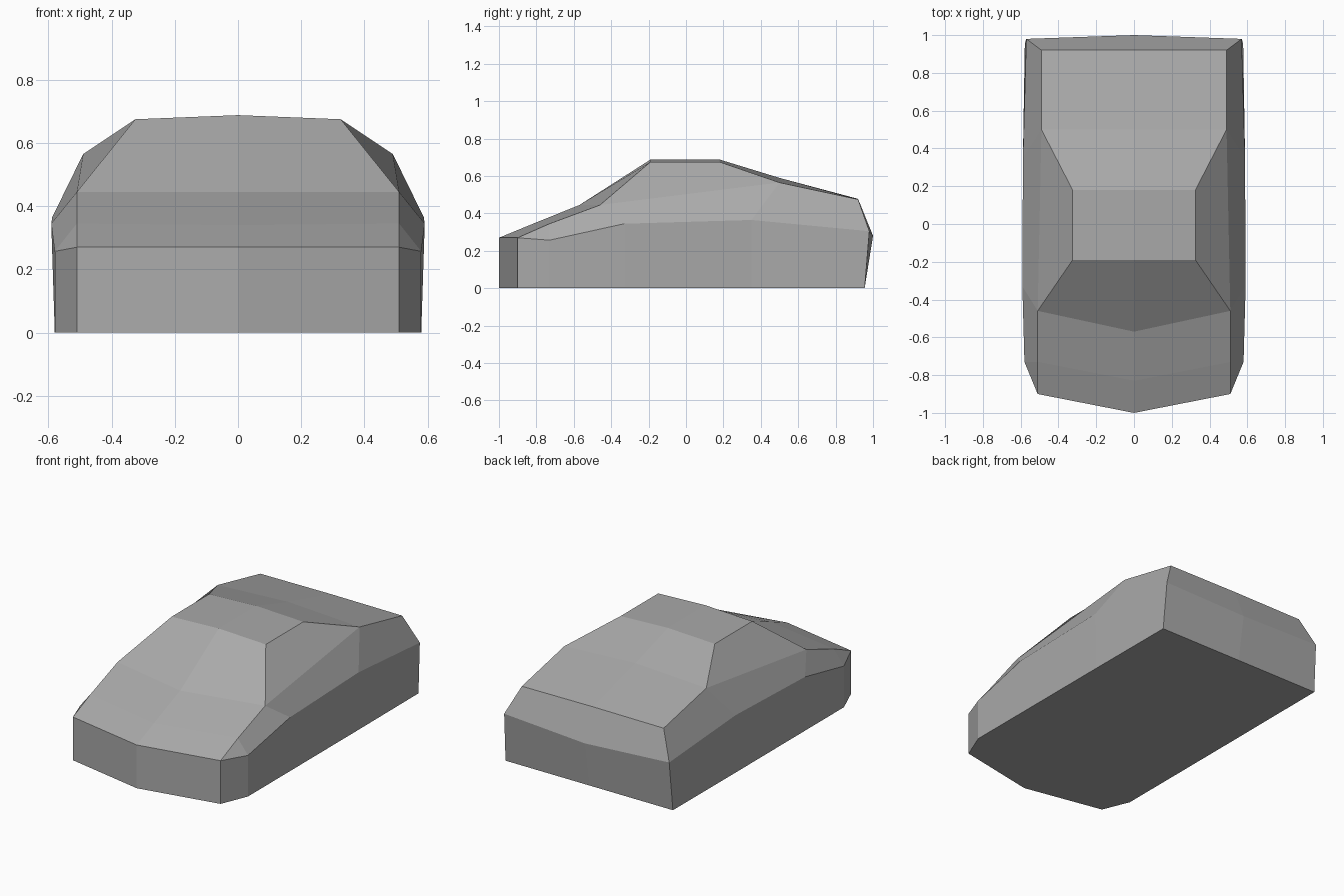
import bpy
import bmesh

cube = bpy.data.objects.get("Cube")
if cube:
    bpy.data.objects.remove(cube, do_unlink=True)

grey = bpy.data.materials.new("plain grey")
grey.use_nodes = True
colour = (0.4, 0.4, 0.4, 1)
grey.diffuse_color = colour
grey.node_tree.nodes["Principled BSDF"].inputs["Base Color"].default_value = colour

# Centre line (y, z), from the front sill over the roof to the rear sill
ridge = [(-1, 0), (-1, .27), (-.83, .34), (-.57, .445), (-.19, .688),
         (.18, .688), (.5, .59), (.92, .478), (1, .28), (.955, 0)]
# Outer edge of the deck (x, y, z), point for point beside the centre line
edge = [(.51, -.9, 0), (.51, -.9, .27), (.51, -.73, .345), (.51, -.46, .445),
        (.325, -.19, .675), (.325, .18, .675), (.49, .5, .565),
        (.49, .92, .475), (.57, .98, .305), (.578, .955, 0)]
# Waistline and sill along the flank
waist = [(.58, -.73, .257), (.591, -.33, .345), (.588, .35, .365)]
sill = [(.58, y, 0) for x, y, z in waist]


def add_half(bm, side):
    def make(points):
        return [bm.verts.new((side * x, y, z)) for x, y, z in points]

    def strip(a, b):
        for i in range(len(a) - 1):
            bm.faces.new((a[i], a[i + 1], b[i + 1], b[i]))

    r = make([(0, y, z) for y, z in ridge])
    e, w, s = make(edge), make(waist), make(sill)
    # Nose, bonnet, windscreen, roof, boot and tail
    strip(r, e)
    # Lower flank and the cut front corner
    strip([e[1]] + w + [e[8]], [e[0]] + s + [e[9]])
    # Shoulder above the waistline
    bm.faces.new((e[1], e[2], w[0]))
    strip([e[2], e[3], e[6]], w)
    bm.faces.new((e[6], e[7], e[8], w[2]))
    # Side window panel
    bm.faces.new(e[3:7])
    # Underside
    bm.faces.new([r[0], e[0]] + s + [e[9], r[9]])


bm = bmesh.new()
for side in (1, -1):
    add_half(bm, side)
bmesh.ops.remove_doubles(bm, verts=bm.verts, dist=0.0005)
bmesh.ops.recalc_face_normals(bm, faces=bm.faces)
mesh = bpy.data.meshes.new("car_body")
bm.to_mesh(mesh)
bm.free()
mesh.materials.append(grey)
body = bpy.data.objects.new("car_body", mesh)
bpy.context.collection.objects.link(body)
